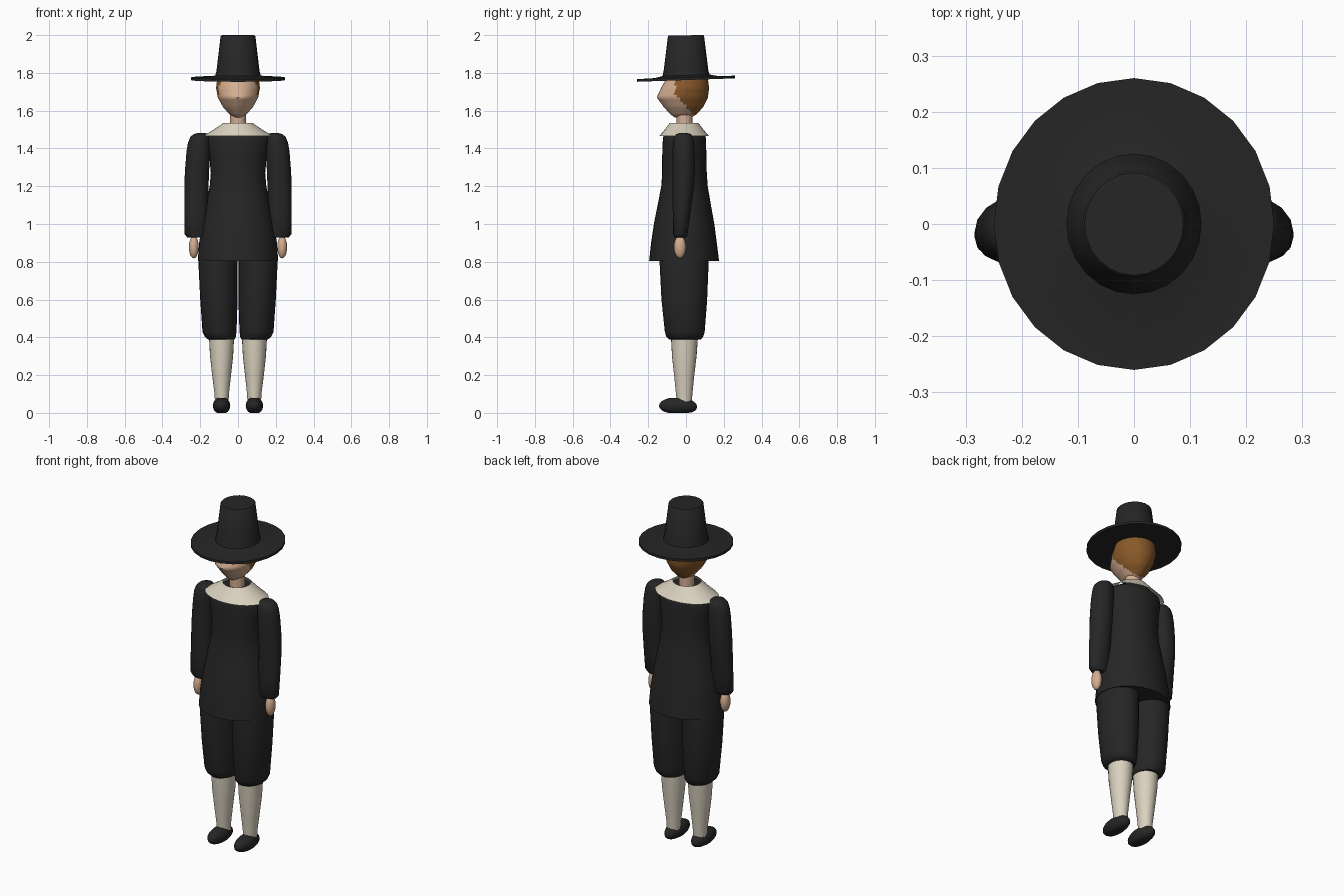
import bpy
import bmesh
from math import sin, cos, pi, radians
from mathutils import Vector

cube = bpy.data.objects.get("Cube")
if cube:
    bpy.data.objects.remove(cube, do_unlink=True)


def material(name, rgb):
    m = bpy.data.materials.new(name)
    m.use_nodes = True
    m.diffuse_color = (*rgb, 1)
    m.node_tree.nodes["Principled BSDF"].inputs["Base Color"].default_value = (*rgb, 1)
    return m


BLACK = material("black cloth", (0.019, 0.019, 0.019))
CREAM = material("cream linen", (0.70, 0.64, 0.52))
SKIN = material("skin", (0.66, 0.42, 0.28))
HAIR = material("brown hair", (0.25, 0.10, 0.022))


def finish(name, bm, *mats, angle=40):
    bmesh.ops.recalc_face_normals(bm, faces=bm.faces)
    mesh = bpy.data.meshes.new(name)
    bm.to_mesh(mesh)
    bm.free()
    for m in mats:
        mesh.materials.append(m)
    ob = bpy.data.objects.new(name, mesh)
    bpy.context.collection.objects.link(ob)
    bpy.ops.object.select_all(action="DESELECT")
    ob.select_set(True)
    bpy.context.view_layer.objects.active = ob
    bpy.ops.object.shade_smooth_by_angle(angle=radians(angle))
    return ob


def refine(rings, steps):
    """Insert evenly spaced rings between the given ones."""
    out = []
    for a, b in zip(rings, rings[1:]):
        out += [tuple(p + (q - p) * i / steps for p, q in zip(a, b)) for i in range(steps)]
    return out + [rings[-1]]


def loft(rings, sides=24, cx=0, side=1, caps=True, wedge=1):
    """Stack oval rings (z, x centre, half width, front y, back y)."""
    bm = bmesh.new()
    loops = []
    for z, x, rx, front, back in rings:
        loop = []
        mid, ry = (front + back) / 2, (back - front) / 2
        for i in range(sides):
            a = 2 * pi * i / sides
            s = sin(a)
            if wedge != 1 and s < 0:
                s = -abs(s) ** wedge
            loop.append(bm.verts.new((side * (cx + x + rx * cos(a)), mid + ry * s, z)))
        loops.append(loop)
    for a, b in zip(loops, loops[1:]):
        for i in range(sides):
            j = (i + 1) % sides
            bm.faces.new((a[i], a[j], b[j], b[i]))
    if caps:
        bm.faces.new(loops[0])
        bm.faces.new(loops[-1])
    return bm


def ellipsoid(centre, radii):
    bm = bmesh.new()
    bmesh.ops.create_uvsphere(bm, u_segments=20, v_segments=12, radius=1)
    for v in bm.verts:
        v.co = Vector(c + r * p for c, r, p in zip(centre, radii, v.co))
    return bm


# Hat: brim and tapered crown, tipped slightly forward
hat_profile = [(1.762, 0.10), (1.762, 0.25), (1.776, 0.25), (1.778, 0.16),
               (1.787, 0.12), (1.81, 0.114), (1.995, 0.092), (1.999, 0.088)]
bm = loft([(z, 0, r, -r * 1.04, r * 1.04) for z, r in hat_profile])
for v in bm.verts:
    v.co.z += 0.035 * v.co.y * (1 if v.co.z < 1.79 else 0.3)
finish("hat", bm, BLACK)

# Head with wedge-shaped face, hair painted on the back
head_rings = [(1.565, 0, 0.02, -0.06, 0.03), (1.58, 0, 0.045, -0.082, 0.055),
              (1.62, 0, 0.08, -0.118, 0.092), (1.67, 0, 0.107, -0.155, 0.116),
              (1.72, 0, 0.116, -0.132, 0.122), (1.77, 0, 0.11, -0.104, 0.116),
              (1.80, 0, 0.07, -0.07, 0.08)]
bm = loft(refine(head_rings, 4), sides=40, wedge=1.25)
for f in bm.faces:
    c = f.calc_center_median()
    hairline = max(-0.055, 0.035 - 0.85 * (c.z - 1.58))
    f.material_index = int(c.y > hairline)
finish("head", bm, SKIN, HAIR, angle=60)

# Neck
finish("neck", loft([(1.48, 0, 0.042, -0.05, 0.034), (1.61, 0, 0.042, -0.05, 0.034)]), SKIN)

# Collar, an open cape around the neck
finish("collar", loft([(1.465, 0, 0.187, -0.142, 0.122), (1.50, 0, 0.128, -0.112, 0.092),
                       (1.536, 0, 0.076, -0.085, 0.065)], sides=32, caps=False), CREAM)

# Coat flaring to the hem
finish("coat", loft([(0.805, 0, 0.213, -0.195, 0.175), (0.90, 0, 0.206, -0.185, 0.163),
                     (1.0, 0, 0.19, -0.17, 0.15), (1.1, 0, 0.17, -0.15, 0.132),
                     (1.2, 0, 0.15, -0.131, 0.115), (1.27, 0, 0.144, -0.126, 0.11),
                     (1.36, 0, 0.152, -0.126, 0.108), (1.44, 0, 0.165, -0.123, 0.106),
                     (1.465, 0, 0.16, -0.12, 0.104), (1.49, 0, 0.12, -0.10, 0.08),
                     (1.518, 0, 0.078, -0.085, 0.065)], sides=32), BLACK, angle=50)

sleeve = [(0.928, 0.218, 0.05, -0.06, 0.0), (0.945, 0.22, 0.062, -0.068, 0.008),
          (1.05, 0.221, 0.063, -0.07, 0.022), (1.2, 0.22, 0.064, -0.071, 0.043),
          (1.28, 0.217, 0.064, -0.072, 0.047), (1.38, 0.21, 0.063, -0.071, 0.046),
          (1.43, 0.205, 0.06, -0.069, 0.043), (1.46, 0.201, 0.052, -0.064, 0.038),
          (1.476, 0.197, 0.038, -0.052, 0.026), (1.481, 0.195, 0.02, -0.036, 0.01)]
breeches = [(0.388, 0.088, 0.07, -0.088, 0.078), (0.405, 0.094, 0.083, -0.105, 0.092),
            (0.43, 0.098, 0.09, -0.112, 0.099), (0.60, 0.101, 0.099, -0.13, 0.112),
            (0.80, 0.106, 0.104, -0.14, 0.12), (0.90, 0.098, 0.098, -0.13, 0.11)]
stocking = [(0.05, 0.086, 0.036, -0.048, 0.03), (0.10, 0.086, 0.038, -0.053, 0.034),
            (0.20, 0.087, 0.05, -0.063, 0.044), (0.30, 0.087, 0.061, -0.074, 0.056),
            (0.41, 0.087, 0.067, -0.08, 0.064)]

# Limbs on both sides
for side, label in ((1, "left"), (-1, "right")):
    finish(label + "_sleeve", loft(sleeve, sides=16, side=side), BLACK, angle=60)
    finish(label + "_hand", ellipsoid((side * 0.234, -0.032, 0.878), (0.026, 0.032, 0.06)), SKIN)
    finish(label + "_breeches", loft(breeches, side=side), BLACK, angle=50)
    finish(label + "_stocking", loft(stocking, side=side), CREAM)

    # Shoe: rounded, flat sole, lower at the heel
    bm = ellipsoid((side * 0.087, -0.042, 0.038), (0.046, 0.101, 0.046))
    for v in bm.verts:
        if v.co.y > 0:
            v.co.z -= 0.1 * v.co.y
        v.co.z = min(max(v.co.z, 0), 0.08)
    finish(label + "_shoe", bm, BLACK)
